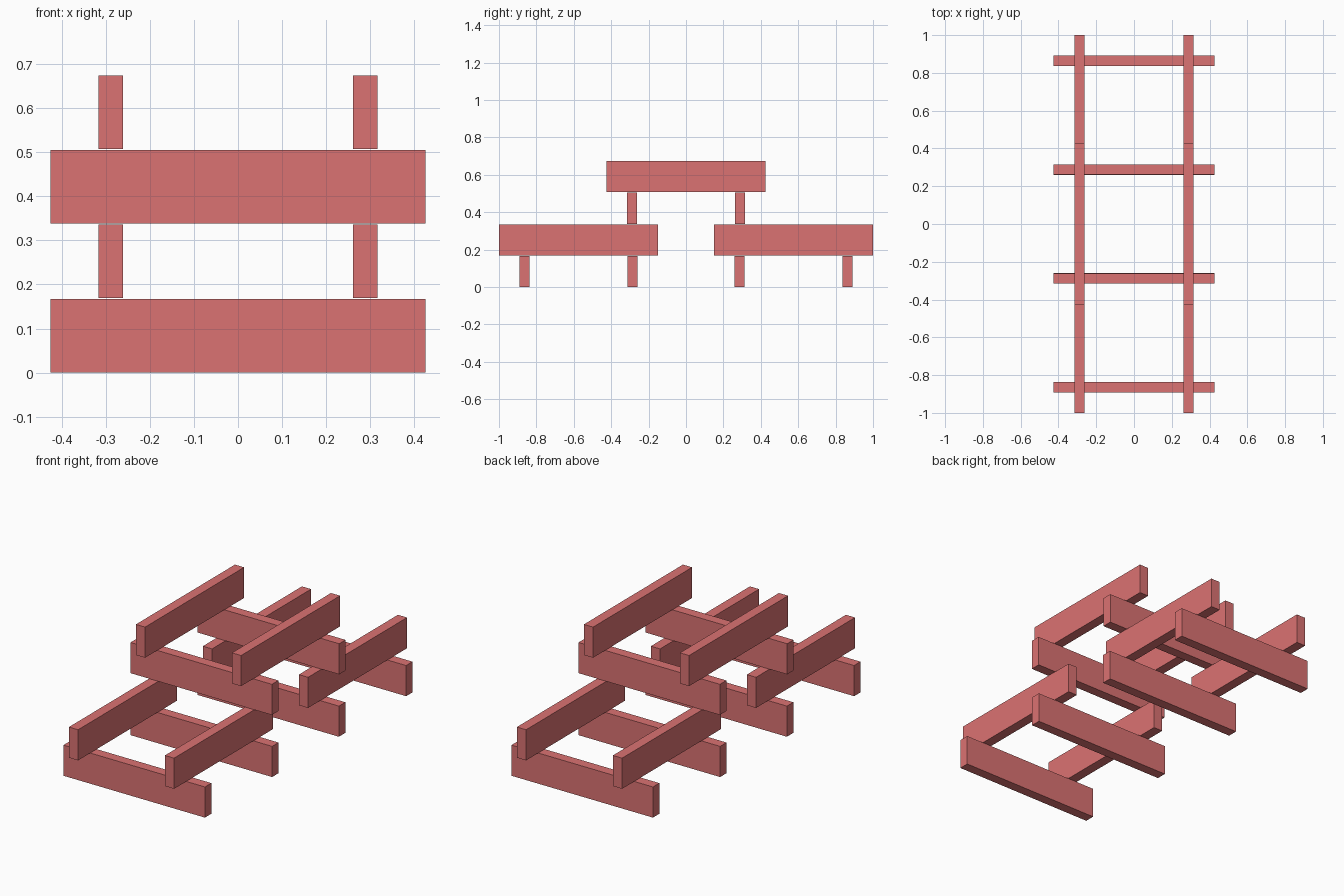
import bpy

if "Cube" in bpy.data.objects:
    bpy.data.objects.remove(bpy.data.objects["Cube"])

LENGTH, THICK, HEIGHT = 0.85, 0.055, 0.1665
PITCH = 0.169      # layer spacing, leaves a hairline gap
OFFSET = 0.2885    # plank distance from its stack's centre
STACK_Y = 0.575    # centre of each lower stack

red = bpy.data.materials.new("red_paint")
red.diffuse_color = (0.71, 0.17, 0.17, 1)
red.use_nodes = True
red.node_tree.nodes["Principled BSDF"].inputs["Base Color"].default_value = red.diffuse_color


def plank(name, x, y, layer, along_x):
    bpy.ops.mesh.primitive_cube_add(size=1, location=(x, y, layer * PITCH + HEIGHT / 2))
    ob = bpy.context.object
    ob.name = name
    ob.scale = (LENGTH, THICK, HEIGHT) if along_x else (THICK, LENGTH, HEIGHT)
    bpy.ops.object.transform_apply(location=False, rotation=False, scale=True)
    ob.data.materials.append(red)


def crossed_stack(y, layer):
    # two planks along x carrying two planks along y
    for s in (-1, 1):
        plank("cross_plank", 0, y + s * OFFSET, layer, True)
        plank("long_plank", s * OFFSET, y, layer + 1, False)


# two stacks on the ground, one bridging them on top
crossed_stack(-STACK_Y, 0)
crossed_stack(STACK_Y, 0)
crossed_stack(0, 2)
